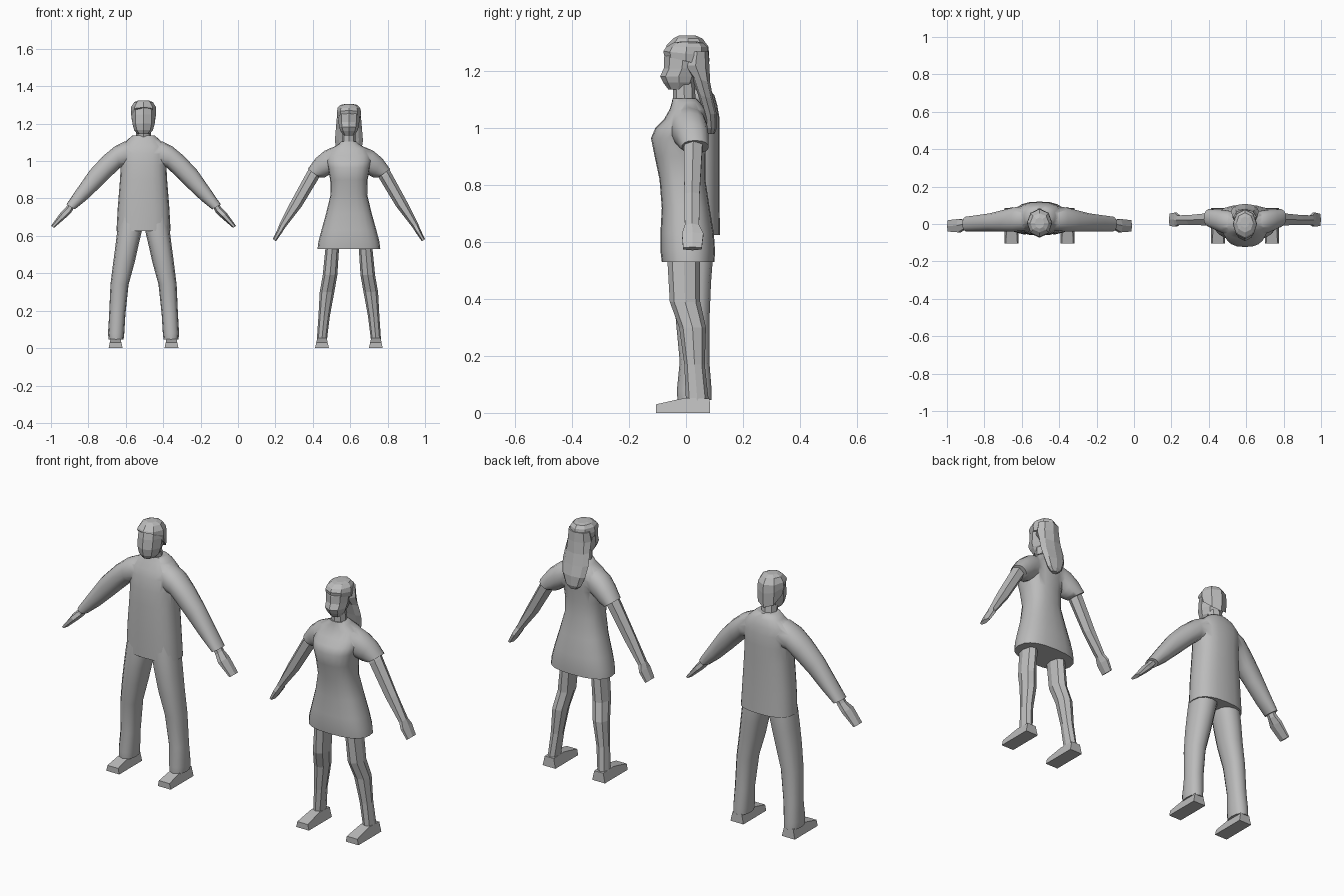
import bpy, bmesh, math

grey = bpy.data.materials.new("plain grey")
grey.diffuse_color = (0.5, 0.5, 0.5, 1)


def finish(bm, name, smooth=None):
    bmesh.ops.recalc_face_normals(bm, faces=bm.faces)
    me = bpy.data.meshes.new(name)
    bm.to_mesh(me)
    bm.free()
    me.materials.append(grey)
    ob = bpy.data.objects.new(name, me)
    bpy.context.collection.objects.link(ob)
    if smooth:
        shade(ob, smooth)
    return ob


def shade(ob, angle):
    bpy.ops.object.select_all(action='DESELECT')
    ob.select_set(True)
    bpy.context.view_layer.objects.active = ob
    bpy.ops.object.shade_smooth_by_angle(angle=math.radians(angle))


def loft(name, cx, rings, n=8, side=1, power=1.0, smooth=None):
    """Skin oval rings: (xa, za, xb, zb, y front, y back[, tilt])."""
    bm = bmesh.new()
    loops = []
    for xa, za, xb, zb, y0, y1, *t in rings:
        loop = []
        for i in range(n):
            a = 2 * math.pi * i / n
            c, s = (math.copysign(abs(v) ** power, v) for v in (math.cos(a), math.sin(a)))
            dy = s * (y1 - y0) / 2
            x = (xa + xb) / 2 + c * (xa - xb) / 2
            z = (za + zb) / 2 + c * (za - zb) / 2 + (t[0] * dy if t else 0)
            loop.append(bm.verts.new((cx + side * x, (y0 + y1) / 2 + dy, z)))
        loops.append(loop)
    for a, b in zip(loops, loops[1:]):
        for i in range(n):
            j = (i + 1) % n
            bm.faces.new((a[i], a[j], b[j], b[i]))
    bm.faces.new(loops[0])
    bm.faces.new(loops[-1])
    return finish(bm, name, smooth)


def level(rows):
    """Centred horizontal rings from (half width, z, y front, y back[, tilt])."""
    return [(w, z, -w, z, *r) for w, z, *r in rows]


def limb(rows):
    """Horizontal rings from (inner x, outer x, z, y front, y back)."""
    return [(o, z, i, z, y0, y1) for i, o, z, y0, y1 in rows]


def shoe(name, cx, side, x0, x1):
    bm = bmesh.new()
    prof = [(-.105, 0), (.085, 0), (.083, .05), (0, .053), (-.035, .046), (-.105, .03)]
    ends = []
    for x, d in ((x0, 1), (x1, -1)):
        ends.append([bm.verts.new((cx + side * (x + d * z * .22), y, z)) for y, z in prof])
    a, b = ends
    bm.faces.new(a)
    bm.faces.new(b)
    for i in range(6):
        j = (i + 1) % 6
        bm.faces.new((a[i], a[j], b[j], b[i]))
    finish(bm, name)


def garment(name, cx, body, sleeve, angle):
    """Torso joined with a sleeve on each side into one smooth surface."""
    ob = loft(name, cx, level(body), 20, power=.8)
    for s in (-1, 1):
        arm = loft("sleeve_cutter", cx, sleeve, 14, s, .9)
        mod = ob.modifiers.new("join", 'BOOLEAN')
        mod.operation, mod.solver, mod.object = 'UNION', 'EXACT', arm
        bpy.context.view_layer.objects.active = ob
        bpy.ops.object.modifier_apply(modifier=mod.name)
        bpy.data.objects.remove(arm)
    shade(ob, angle)


# ---- man ----
M = -.505
garment("man_shirt", M, [
    (.145, .625, -.06, .12), (.138, .75, -.062, .117), (.126, .9, -.06, .117),
    (.122, .98, -.057, .118), (.128, 1.04, -.048, .117), (.122, 1.08, -.035, .11),
    (.085, 1.115, -.015, .1), (.058, 1.138, -.005, .082)], [
    (.05, 1.10, .05, .97, -.03, .095), (.1, 1.105, .09, .97, -.038, .095),
    (.152, 1.08, .125, .965, -.042, .09), (.215, 1.028, .175, .917, -.042, .075),
    (.286, .952, .233, .86, -.04, .058), (.35, .86, .307, .79, -.04, .048),
    (.413, .768, .367, .742, -.04, .04)], 50)
loft("man_neck", M, level([(.042, 1.08, 0, .075), (.04, 1.18, -.02, .06)]))
loft("man_head", M, level([
    (.03, 1.145, -.055, .02), (.05, 1.165, -.066, .045), (.06, 1.2, -.073, .062),
    (.062, 1.25, -.068, .07), (.06, 1.285, -.06, .07), (.035, 1.31, -.04, .05)]))
loft("man_hair", M, level([
    (.064, 1.225, -.05, .079, -.9), (.068, 1.265, -.07, .082, -.3),
    (.066, 1.29, -.067, .079, -.05), (.05, 1.315, -.045, .058), (.025, 1.325, -.025, .035)]))
for s, lr in ((-1, "left"), (1, "right")):
    loft(f"man_hand_{lr}", M, [
        (.395, .785, .365, .765, -.028, .025), (.415, .752, .385, .727, -.03, .025),
        (.445, .722, .412, .7, -.05, .032), (.495, .653, .478, .643, -.045, .025)], 6, s)
    loft(f"man_trouser_{lr}", M, limb([
        (.0, .125, .72, -.05, .095), (.008, .14, .63, -.055, .098), (.027, .15, .55, -.055, .095),
        (.047, .162, .46, -.05, .088), (.08, .177, .34, -.037, .083), (.097, .184, .18, -.022, .082),
        (.103, .19, .08, -.032, .09), (.107, .187, .045, -.03, .09)]), 12, s, .85, 50)
    shoe(f"man_shoe_{lr}", M, s, .112, .187)

# ---- woman ----
W = .593
garment("woman_dress", W, [
    (.168, .53, -.085, .10), (.163, .57, -.09, .102), (.147, .63, -.09, .098),
    (.122, .72, -.085, .083), (.098, .82, -.093, .068), (.1, .9, -.11, .068),
    (.112, .965, -.123, .073), (.12, 1.0, -.108, .076), (.118, 1.03, -.078, .076),
    (.1, 1.065, -.058, .07), (.055, 1.09, -.05, .05), (.04, 1.105, -.047, .035)], [
    (.04, 1.075, .04, .95, -.05, .065), (.09, 1.073, .08, .94, -.055, .072),
    (.13, 1.055, .108, .925, -.05, .077), (.178, 1.015, .13, .912, -.032, .08),
    (.22, .957, .157, .912, -.015, .08)], 50)
loft("woman_neck", W, level([(.038, 1.07, -.045, .035), (.034, 1.17, -.045, .03)]))
loft("woman_head", W, level([
    (.028, 1.136, -.062, .01), (.045, 1.16, -.08, .03), (.052, 1.182, -.091, .04),
    (.056, 1.21, -.078, .05), (.058, 1.25, -.077, .055), (.05, 1.28, -.06, .055)]))
# hair: crown cap and the long fall behind the shoulders
loft("woman_hair_crown", W, level([
    (.062, 1.235, -.076, .078, -.25), (.065, 1.262, -.08, .08, -.1),
    (.06, 1.285, -.07, .075), (.045, 1.3, -.045, .06), (.025, 1.304, -.02, .04)]))
loft("woman_hair_fall", W, level([
    (.06, 1.27, 0, .079), (.066, 1.22, -.015, .082), (.07, 1.17, .02, .085, -.3),
    (.075, 1.11, .042, .096, -.3), (.066, 1.05, .062, .108), (.045, 1.0, .07, .108),
    (.02, .98, .075, .1)]))
for s, lr in ((-1, "left"), (1, "right")):
    loft(f"woman_arm_{lr}", W, [
        (.195, .99, .14, .95, 0, .062), (.222, .945, .163, .905, -.012, .062),
        (.315, .775, .252, .758, -.01, .052), (.37, .665, .34, .645, -.008, .05),
        (.382, .635, .357, .618, -.02, .067), (.407, .583, .39, .571, -.015, .06)], 6, s)
    loft(f"woman_leg_{lr}", W, limb([
        (.035, .125, .66, -.065, .055), (.053, .126, .53, -.065, .05), (.062, .14, .39, -.057, .05),
        (.078, .156, .3, -.024, .07), (.102, .163, .17, -.006, .066), (.118, .172, .04, 0, .08)]),
        8, s)
    shoe(f"woman_shoe_{lr}", W, s, .107, .181)
